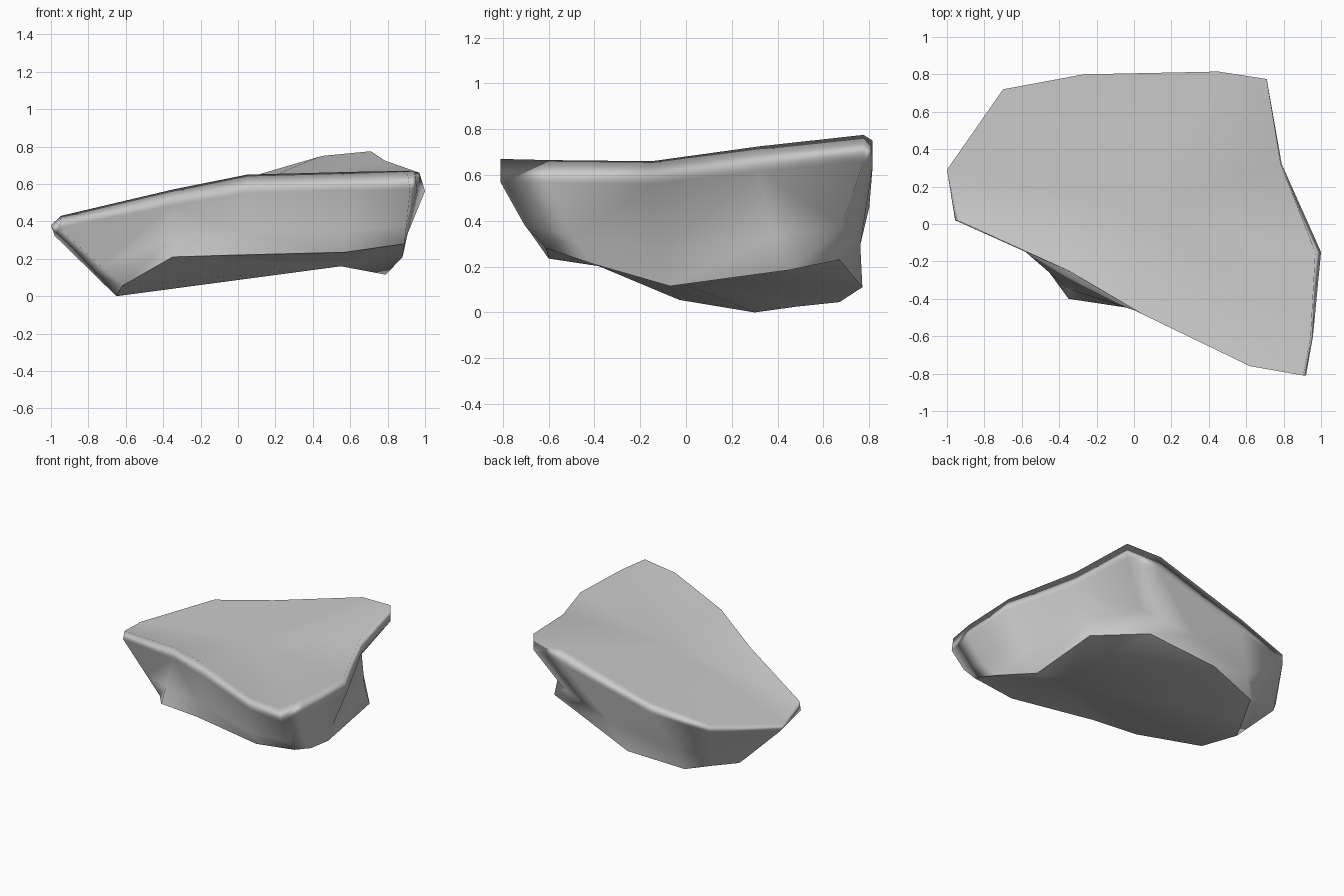
import bpy, bmesh, math

if "Cube" in bpy.data.objects:
    bpy.data.objects.remove(bpy.data.objects["Cube"])

# Top outline of the rock slab, counter-clockwise seen from above
TOP = [(-.945, .02, .43), (-.35, -.25, .57), (.05, -.485, .65), (.62, -.76, .665),
       (.905, -.81, .67), (.945, -.6, .665), (.97, -.15, .66), (.785, .32, .725),
       (.71, .775, .775), (.45, .815, .75), (-.27, .80, .54), (-.70, .72, .46),
       (-1, .29, .38)]

# Matching corners of the underside
BASE = [(-.62, -.03, .055), (-.35, -.40, .21), (-.02, -.45, .22), (.57, -.60, .235),
        (.89, -.61, .28), (.88, -.40, .21), (.79, -.07, .115), (.765, .45, .185),
        (.42, .67, .23), (-.06, .77, .11), (-.46, .67, .045), (-.56, .48, .025),
        (-.65, .30, 0)]
n = len(TOP)

# Worn rim below the top edge, a little wider on the front and right
rim = [(x * (1.012 if i < 4 else 1.0), y, z * .85) for i, (x, y, z) in enumerate(TOP)]
for i, out in ((4, .015), (5, .012), (6, .03), (7, .005), (12, .02)):
    rim[i] = (rim[i][0] + out, rim[i][1], rim[i][2])

# Flank ring: fuller at the front right, hollowed at the back
flank = [(r[0] + (b[0] - r[0]) * .65,
          r[1] + (b[1] - r[1]) * .65 - (.025 if 3 <= i <= 9 else 0),
          r[2] + (b[2] - r[2]) * .65) for i, (r, b) in enumerate(zip(rim, BASE))]

bm = bmesh.new()
rings = [[bm.verts.new(p) for p in ring] for ring in (TOP, rim, flank, BASE)]

# Side walls
walls = []
for upper, lower in zip(rings, rings[1:]):
    for i in range(n):
        j = (i + 1) % n
        walls.append(bm.faces.new((upper[i], lower[i], lower[j], upper[j])))
bmesh.ops.triangulate(bm, faces=walls, quad_method='SHORT_EDGE')

# Dished top and slightly hollow underside, each fanned around one point
for ring, centre in ((rings[0], (.05, .08, .59)), (rings[3], (.55, -.1, .16))):
    c = bm.verts.new(centre)
    for i in range(n):
        bm.faces.new((ring[i], ring[(i + 1) % n], c))
bmesh.ops.recalc_face_normals(bm, faces=bm.faces)

# Smooth rock with a crisp edge around the underside
for f in bm.faces:
    f.smooth = True
for i in range(n):
    bm.edges.get((rings[3][i], rings[3][(i + 1) % n])).smooth = False

mesh = bpy.data.meshes.new("rock_slab")
bm.to_mesh(mesh)
bm.free()
rock = bpy.data.objects.new("rock_slab", mesh)
bpy.context.collection.objects.link(rock)

# Large faces lead the shading so only the rim looks rounded
weighted = rock.modifiers.new("rim_shading", 'WEIGHTED_NORMAL')
weighted.keep_sharp = True
weighted.weight = 90
